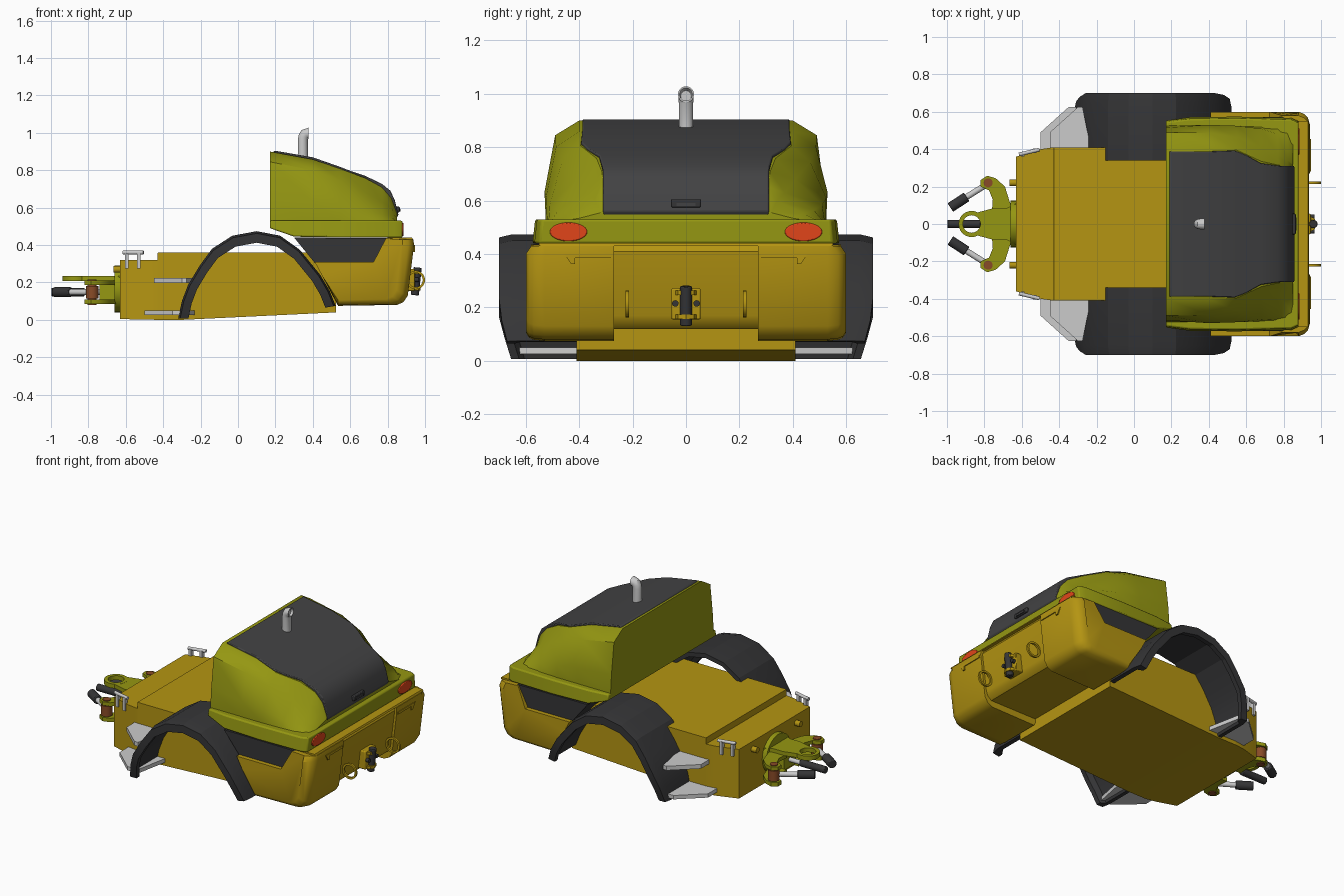
import bpy, bmesh
from math import sin, cos, pi
from mathutils import Vector

if "Cube" in bpy.data.objects:
    bpy.data.objects.remove(bpy.data.objects["Cube"])


def mat(name, r, g, b):
    m = bpy.data.materials.new(name)
    m.diffuse_color = (r, g, b, 1)
    m.use_nodes = True
    m.node_tree.nodes["Principled BSDF"].inputs["Base Color"].default_value = m.diffuse_color
    return m


GOLD = mat("gold_paint", .46, .30, .006)
OLIVE = mat("olive_paint", .30, .31, .006)
DARK = mat("dark_plastic", .035, .035, .037)
PANEL = mat("dark_panel", .055, .055, .057)
RED = mat("red_lens", .75, .06, .01)
BROWN = mat("brown_pin", .25, .07, .02)


def loft(name, rings, material=None, bevel=0, closed=False, angle=35):
    """Skin a list of equally long point rings; closed joins last to first."""
    bm = bmesh.new()
    vs = [[bm.verts.new(p) for p in r] for r in rings]
    n, k = len(rings[0]), len(rings)
    for i in range(k if closed else k - 1):
        a, b = vs[i], vs[(i + 1) % k]
        for j in range(n):
            bm.faces.new((a[j], a[(j + 1) % n], b[(j + 1) % n], b[j]))
    if not closed:
        bm.faces.new(vs[0])
        bm.faces.new(vs[-1])
    bmesh.ops.recalc_face_normals(bm, faces=bm.faces)
    me = bpy.data.meshes.new(name)
    bm.to_mesh(me)
    bm.free()
    ob = bpy.data.objects.new(name, me)
    bpy.context.collection.objects.link(ob)
    if material:
        me.materials.append(material)
    if bevel:
        m = ob.modifiers.new("bevel", 'BEVEL')
        m.width, m.segments, m.limit_method = bevel, 2, 'ANGLE'
    bpy.ops.object.select_all(action='DESELECT')
    ob.select_set(True)
    bpy.context.view_layer.objects.active = ob
    bpy.ops.object.shade_smooth_by_angle(angle=angle * pi / 180)
    return ob


def slab(name, outline, z0, z1, material=None, bevel=0):   # xy outline, extruded in z
    return loft(name, [[(x, y, z) for x, y in outline] for z in (z0, z1)], material, bevel)


def prism(name, profile, y0, y1, material=None, bevel=0):  # xz profile, extruded in y
    return loft(name, [[(x, y, z) for x, z in profile] for y in (y0, y1)], material, bevel)


def box(name, x0, x1, y0, y1, z0, z1, material=None, bevel=0):
    return slab(name, [(x0, y0), (x1, y0), (x1, y1), (x0, y1)], z0, z1, material, bevel)


def rod(name, a, b, r, material=None, bevel=0, n=20, flat=1):
    a, b = Vector(a), Vector(b)
    q = (b - a).to_track_quat('Z', 'Y')
    return loft(name, [[c + q @ Vector((r * cos(2 * pi * i / n), r * flat * sin(2 * pi * i / n), 0))
                        for i in range(n)] for c in (a, b)], material, bevel)


def annulus(name, c, r0, r1, h, upright, material, n=24):
    rings = []
    for i in range(n):
        u, v = cos(2 * pi * i / n), sin(2 * pi * i / n)
        sec = [(r0, -h / 2), (r1, -h / 2), (r1, h / 2), (r0, h / 2)]
        rings.append([(c[0] + r * u, c[1] + d, c[2] + r * v) if upright else
                      (c[0] + r * u, c[1] + r * v, c[2] + d) for r, d in sec])
    return loft(name, rings, material, closed=True)


# Chassis: half width, bottom and top along x
loft("chassis", [[(x, w, b), (x, w, t), (x, -w, t), (x, -w, b)] for x, w, b, t in (
    (-.63, .36, .004, .32), (-.5, .40, .002, .32), (-.43, .41, 0, .32), (-.429, .41, 0, .36),
    (-.3, .41, 0, .36), (.525, .41, .04, .36))], GOLD, angle=10)

# Hood: base, shoulder and top edge along x
hood = ((.17, .525, .535, .49, .845, .40, .90), (.40, .525, .53, .487, .80, .40, .858),
        (.55, .525, .525, .465, .745, .395, .806), (.68, .52, .51, .41, .68, .335, .758),
        (.77, .515, .48, .37, .63, .315, .708), (.82, .505, .44, .34, .60, .31, .65),
        (.85, .49, .40, .32, .555, .31, .57))
rings = []
for x, b, m, s, zs, t, zt in hood:
    half = [(b, .52), (m if x > .2 else .515, .52 + (zs - .52) * .4), (s, zs), (t, zt)]
    rings.append([(x, y, z) for y, z in half] + [(x, -y, z) for y, z in half[::-1]])
loft("hood", rings, OLIVE)
loft("hood_panel", [[(x, w, z), (x, -w, z), (x - .02, -w, z - .03), (x - .02, w, z - .03)]
                    for x, w, z in ((.195, .388, .905), (.40, .388, .869), (.54, .393, .82),
                                    (.60, .37, .797), (.68, .325, .77), (.77, .312, .727),
                                    (.815, .31, .69), (.838, .31, .64), (.858, .31, .56))],
     PANEL, .005)
loft("hood_skirt", [[(x, w + .01, b), (x, w, .53), (x, -w, .53), (x, -w - .01, b)] for x, w, b in (
    (.17, .545, .49), (.30, .562, .445), (.55, .565, .44), (.84, .558, .44), (.88, .54, .44))],
     OLIVE, .008)
box("hood_latch", .84, .865, -.055, .055, .575, .605, DARK, .004)
box("hood_latch_grip", .86, .87, -.035, .035, .58, .592, PANEL)

# Exhaust pipe: upright, then bent backwards with a hollow end
pipe = []
for cx, cz, a, r in ((.347, .84, 0, .027), (.347, .965, 0, .027), (.351, .98, .4, .028),
                     (.358, .992, .85, .029), (.378, .998, pi / 2, .03),
                     (.378, .998, pi / 2, .024), (.362, .992, pi / 2, .02)):
    pipe.append([(cx + r * cos(t) * cos(a), r * sin(t), cz - r * cos(t) * sin(a))
                 for t in [2 * pi * i / 20 for i in range(20)]])
loft("exhaust_pipe", pipe)

# Rear body: dark vent band, middle section and two side lobes
prism("vent_band", [(.30, .44), (.80, .437), (.735, .305), (.41, .305)], -.572, .572, DARK)
prism("rear_middle", [(.5, .12), (.86, .12), (.885, .14), (.897, .17), (.927, .41), (.915, .43),
                      (.5, .43)], -.28, .28, GOLD)
lobe = [(.41, .31), (.45, .235), (.535, .075), (.85, .08), (.885, .095), (.908, .13),
        (.941, .40), (.938, .43), (.79, .435), (.725, .31)]
arch = [(-.32, .008), (-.30, .10), (-.267, .187), (-.205, .29), (-.139, .38), (-.03, .45), (.10, .474),
        (.225, .45), (.33, .375), (.44, .24), (.49, .155), (.522, .075)]
for s, side in ((1, "left"), (-1, "right")):
    rr = []
    for y, dx, dz in ((.27, 0, 0), (.53, 0, 0), (.57, .012, .004), (.588, .03, .012), (.60, .06, .03)):
        rr.append([(x - (dx if x > .84 else 0), s * (y - (.02 if z > .42 and y > .56 else 0)),
                    z + (dz if z < .14 else 0)) for x, z in lobe])
    loft("rear_lobe_" + side, rr, GOLD)
    prism("rear_top_trim_" + side, [(.8, .43), (.935, .43), (.93, .441), (.8, .441)], 0, s * .55, GOLD)
    # slanted trim under the lights
    loft("rear_trim_" + side, [[(x, s * .28, .40), (x, s * .455, .40), (x, s * .43, .362), (x, s * .415, .362),
                                (x, s * .415, .385), (x, s * .28, .385)] for x in (.92, .945)], GOLD)
    rod("tail_light_" + side, (.87, s * .44, .483), (.886, s * .44, .483), .035, RED, .004, 28).scale.y = 1
    for v in bpy.context.object.data.vertices:      # stretch the lens sideways
        v.co.y = s * .44 + (v.co.y - s * .44) * 2
    annulus("tie_ring_" + side, (.95, s * .22, .213), .038, .05, .013, True, GOLD)

    # Fender: arched shell with an outer lip
    rr = []
    for i, (x, z) in enumerate(arch):
        yo = {0: .655, 1: .68, 11: .67, 10: .69}.get(i, .70)
        P = lambda y, f: (.1 + (x - .1) * f, s * y, z * f)
        rr.append([P(.34, 1), P(yo - .05, 1), P(yo, .975), P(yo, .87), P(yo - .03, .87),
                   P(yo - .05, .94), P(.34, .94)])
    loft("fender_" + side, rr, DARK, angle=20)

    # Steps ahead of the fender
    for nm, x0, z0, z1 in (("lower", -.5, .025, .05), ("upper", -.45, .198, .225)):
        slab(nm + "_step_" + side, [(x0, s * .40), (x0, s * .49), (x0 + .15, s * .625), (-.275, s * .625),
                                    (-.23, s * .40)], z0, z1)

    # Grab handles on the front corners
    for x, y in ((-.595, .372), (-.53, .392)):
        box("handle_post_" + side, x - .009, x + .009, s * (y - .012), s * (y + .012), .275, .36)
    rod("handle_bar_" + side, (-.615, s * .372, .36), (-.505, s * .398, .36), .01)
    rod("front_bolt_" + side, (-.665, s * .22, .27), (-.62, s * .22, .27), .018, GOLD)

    # Steering arms with pins and rams
    arm = [(-.64, .07), (-.665, .12), (-.69, .20), (-.74, .245), (-.785, .258), (-.82, .235),
           (-.82, .20), (-.775, .18), (-.755, .13), (-.76, .06)]
    for nm, z0, z1 in (("lower", .085, .11), ("upper", .187, .21)):
        slab(nm + "_steering_arm_" + side, [(x, s * y) for x, y in arm], z0, z1, OLIVE)
    rod("arm_pin_" + side, (-.78, s * .22, .08), (-.78, s * .22, .215), .024, BROWN)
    rod("ram_eye_" + side, (-.78, s * .22, .115), (-.78, s * .22, .182), .034, BROWN)
    rod("ram_rod_" + side, (-.79, s * .21, .148), (-.91, s * .135, .148), .016)
    rod("ram_cylinder_" + side, (-.895, s * .145, .148), (-.982, s * .088, .148), .027, DARK, .005)
    rod("hitch_bolt_" + side, (.93, s * .04, .215), (.965, s * .04, .215), .012, DARK)

# Front hitch: flange, block, tongue with eye
rod("hitch_flange", (-.66, 0, .165), (-.62, 0, .165), .125, OLIVE, n=28)
slab("hitch_block", [(-.63, -.1), (-.63, .1), (-.69, .075), (-.74, .06), (-.74, -.06), (-.69, -.075)],
     .10, .22, OLIVE)
slab("hitch_tongue", [(-.63, -.11), (-.63, .11), (-.68, .085), (-.75, .085), (-.835, .062), (-.815, 0),
                      (-.835, -.062), (-.75, -.085), (-.68, -.085)], .208, .234, OLIVE)
annulus("hitch_eye", (-.868, 0, .221), .047, .07, .028, False, OLIVE)
rod("centre_ram", (-.998, 0, .148), (-.82, 0, .148), .022, DARK, .004)
rod("centre_ram_rod", (-.83, 0, .148), (-.70, 0, .148), .014)

# Rear tow bracket
box("tow_bracket", .89, .945, -.055, .055, .155, .272, GOLD, .006)
for z in (.165, .255):
    slab("tow_jaw", [(.92, -.05), (.965, -.03), (.975, 0), (.965, .03), (.92, .05)], z - .009, z + .009, GOLD)
rod("tow_pin", (.945, 0, .132), (.96, 0, .28), .022, DARK, .004)
